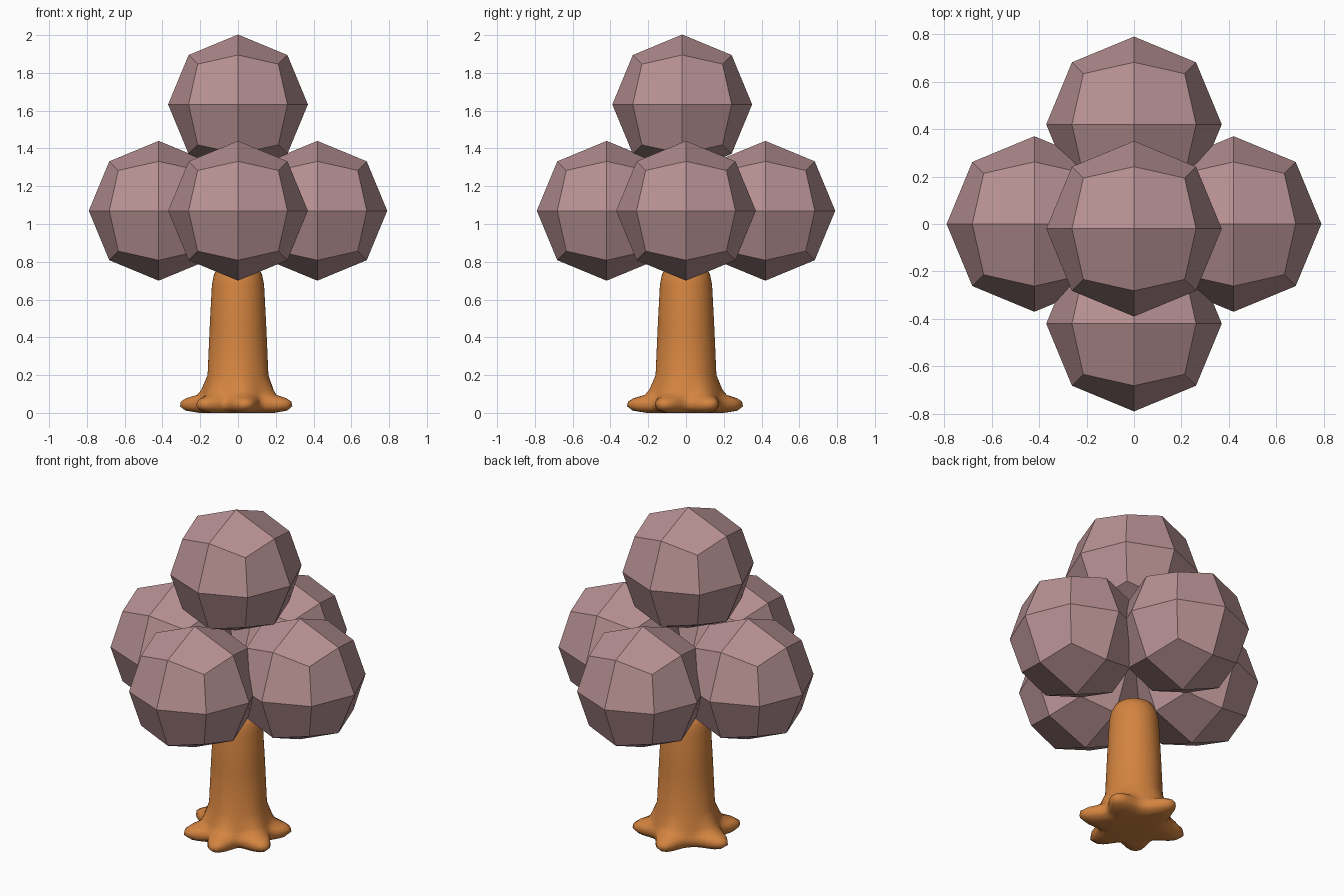
import bpy, bmesh, math

old = bpy.data.objects.get("Cube")
if old:
    bpy.data.objects.remove(old, do_unlink=True)


def material(name, rgb):
    m = bpy.data.materials.new(name)
    m.use_nodes = True
    m.diffuse_color = (*rgb, 1)
    m.node_tree.nodes["Principled BSDF"].inputs["Base Color"].default_value = (*rgb, 1)
    return m


def add_object(name, bm, mat, smooth=False):
    bmesh.ops.recalc_face_normals(bm, faces=bm.faces)
    mesh = bpy.data.meshes.new(name)
    bm.to_mesh(mesh)
    bm.free()
    mesh.materials.append(mat)
    for p in mesh.polygons:
        p.use_smooth = smooth
    ob = bpy.data.objects.new(name, mesh)
    bpy.context.collection.objects.link(ob)
    return ob


leaf_mat = material("dusty_pink", (0.474, 0.283, 0.292))
bark_mat = material("orange_bark", (0.658, 0.231, 0.051))


# Foliage: a cube split once and rounded into 24 flat faces
def foliage(name, centre, radius=0.37):
    bm = bmesh.new()
    bmesh.ops.create_cube(bm, size=2)
    bmesh.ops.subdivide_edges(bm, edges=bm.edges[:], cuts=1, use_grid_fill=True)
    for v in bm.verts:
        v.co = v.co.normalized() * radius
    bmesh.ops.translate(bm, verts=bm.verts, vec=centre)
    add_object(name, bm, leaf_mat)


for name, x, y in (("left", 1, 0), ("right", -1, 0), ("front", 0, -1), ("back", 0, 1)):
    foliage("foliage_" + name, (x * 0.42, y * 0.42, 1.07))
foliage("foliage_top", (0, -0.02, 1.633))

# Trunk: stacked rings, with root lobes swelling out of the lowest ones
SEGMENTS = 60
ROOTS = ((-82, 1.0), (-25, 1.0), (30, 0.85), (97, 0.9), (170, 1.0), (228, 0.95))
RINGS = (  # height, radius, root swell
    (0.005, 0.13, 0.08), (0.012, 0.185, 0.1), (0.035, 0.2, 0.115),
    (0.06, 0.2, 0.11), (0.078, 0.195, 0.085), (0.095, 0.19, 0.03),
    (0.12, 0.187, 0.01), (0.2, 0.161, 0), (0.45, 0.15, 0),
    (0.68, 0.138, 0), (0.73, 0.128, 0), (0.77, 0.108, 0), (0.785, 0.07, 0))


def swell(angle):
    best = 0
    for deg, length in ROOTS:
        d = (math.degrees(angle) - deg + 180) % 360 - 180
        best = max(best, length * math.exp(-(d / 17) ** 2))
    return best


bm = bmesh.new()
rings = []
for z, radius, amount in RINGS:
    ring = []
    for i in range(SEGMENTS):
        a = math.tau * i / SEGMENTS
        r = radius + amount * swell(a)
        ring.append(bm.verts.new((r * math.cos(a), r * math.sin(a), z)))
    rings.append(ring)
for low, high in zip(rings, rings[1:]):
    for i in range(SEGMENTS):
        j = (i + 1) % SEGMENTS
        bm.faces.new((low[i], low[j], high[j], high[i]))
bm.faces.new(rings[0])
bm.faces.new(rings[-1])
for v in rings[0]:
    v.co.z = 0
add_object("trunk", bm, bark_mat, smooth=True)
